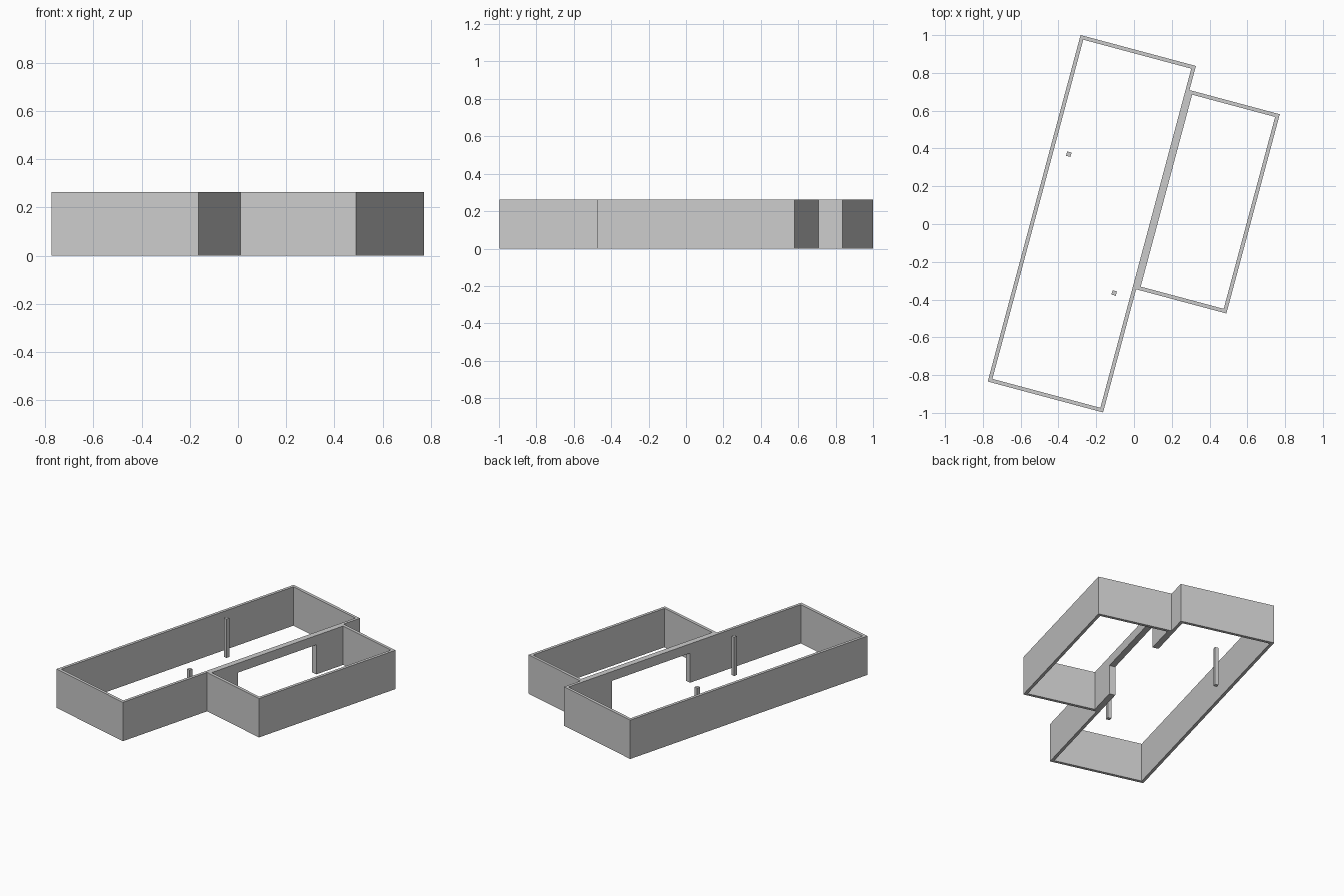
import bpy
import bmesh
from math import radians
from mathutils import Matrix, Vector

cube = bpy.data.objects.get("Cube")
if cube:
    bpy.data.objects.remove(cube, do_unlink=True)

# Plan is drawn square to the walls, then turned about z
TURN = Matrix.Rotation(radians(-15), 4, 'Z')
H = 0.263                    # wall height
T = 0.02                     # wall thickness
L, R = -0.532, 0.10          # main room sides
F, B = -1.006, 0.893         # main room front and back
SR = 0.595                   # side room outer side
SF, SB = -0.331, 0.761       # side room front and back
IN, OUT = R - T, R + T       # faces of the double shared wall

grey = bpy.data.materials.new("wall_grey")
grey.use_nodes = True
colour = (0.6, 0.6, 0.6, 1)
grey.diffuse_color = colour
grey.node_tree.nodes["Principled BSDF"].inputs["Base Color"].default_value = colour


def extrude(name, points, offset):
    """Solid made by sweeping a flat outline along the offset."""
    bm = bmesh.new()
    face = bm.faces.new([bm.verts.new(p) for p in points])
    top = bmesh.ops.extrude_face_region(bm, geom=[face], use_keep_orig=True)
    moved = [g for g in top["geom"] if isinstance(g, bmesh.types.BMVert)]
    bmesh.ops.translate(bm, verts=moved, vec=Vector(offset))
    bmesh.ops.recalc_face_normals(bm, faces=bm.faces)
    bm.transform(TURN)
    mesh = bpy.data.meshes.new(name)
    bm.to_mesh(mesh)
    bm.free()
    mesh.materials.append(grey)
    obj = bpy.data.objects.new(name, mesh)
    bpy.context.collection.objects.link(obj)
    return obj


def upright(name, plan):
    return extrude(name, [(x, y, 0) for x, y in plan], (0, 0, H))


# Main room: wall running round from one end of the shared wall to the other
upright("main_room_wall", [
    (R, SF), (R, F), (L, F), (L, B), (R, B), (R, SB),
    (IN, SB), (IN, B - T), (L + T, B - T),
    (L + T, F + T), (IN, F + T), (IN, SF)])

# Side room: three-sided wall
upright("side_room_wall", [
    (OUT, SF), (SR, SF), (SR, SB), (OUT, SB),
    (OUT, SB - T), (SR - T, SB - T), (SR - T, SF + T), (OUT, SF + T)])

# Shared wall with a wide opening under a lintel
D0, D1, DH = -0.10, 0.527, 0.2
extrude("shared_wall", [(IN, y, z) for y, z in [
    (SF, 0), (D0, 0), (D0, DH), (D1, DH), (D1, 0),
    (SB, 0), (SB, H), (SF, H)]], (OUT - IN, 0, 0))

# Free-standing square posts
P = 0.012
for name, x, y in [("back_post", -0.429, 0.268), ("front_post", -0.007, -0.38)]:
    upright(name, [(x - P, y - P), (x + P, y - P), (x + P, y + P), (x - P, y + P)])
